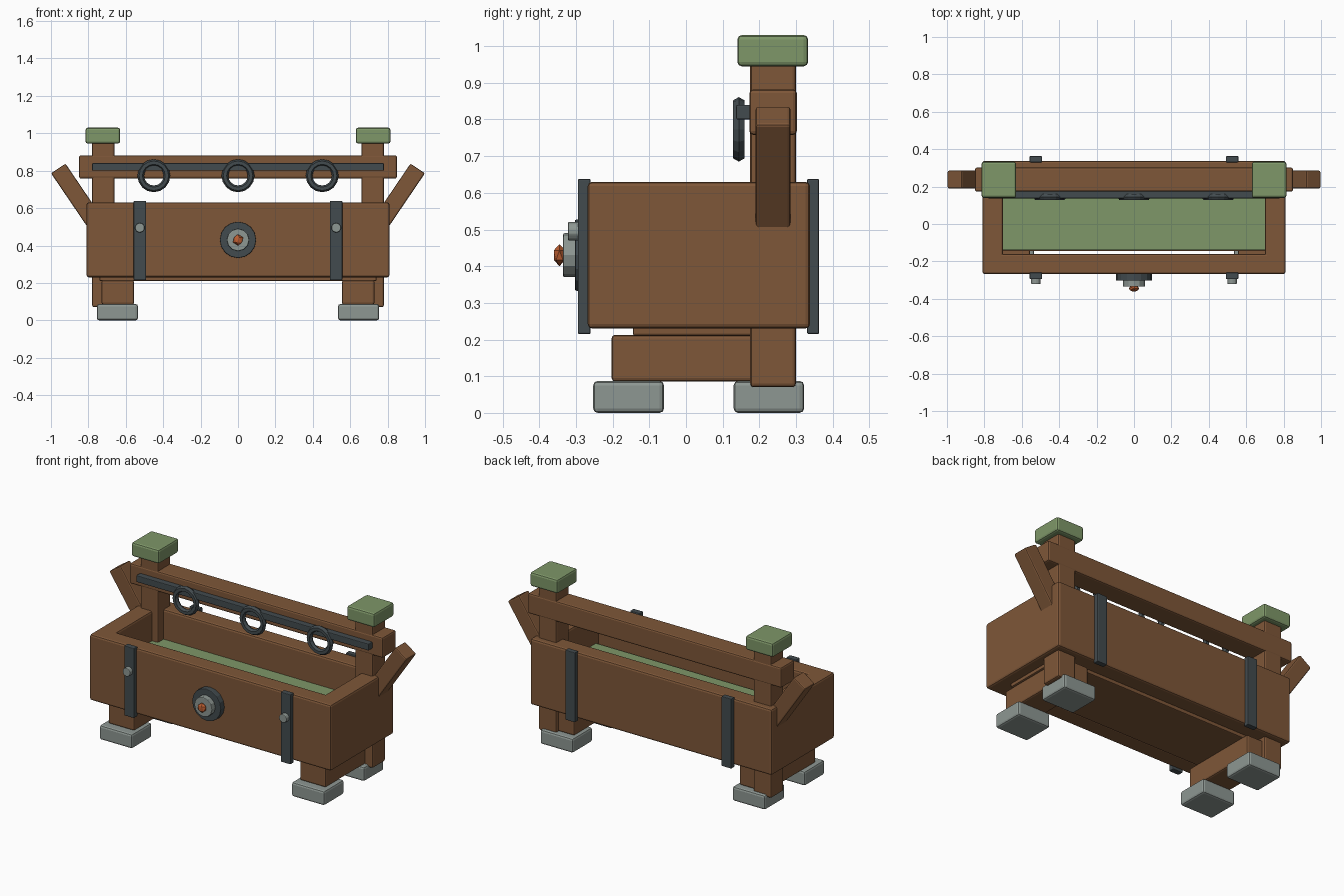
import bpy, math

if "Cube" in bpy.data.objects:
    bpy.data.objects.remove(bpy.data.objects["Cube"])


def mat(name, r, g, b):
    m = bpy.data.materials.new(name)
    m.diffuse_color = (r, g, b, 1)
    m.use_nodes = True
    m.node_tree.nodes["Principled BSDF"].inputs["Base Color"].default_value = m.diffuse_color
    return m


WOOD = mat("wood", 0.21, 0.095, 0.04)
GREEN = mat("green", 0.21, 0.31, 0.14)
IRON = mat("iron", 0.055, 0.07, 0.077)
STONE = mat("stone", 0.27, 0.31, 0.29)
COPPER = mat("copper", 0.5, 0.11, 0.03)


def finish(name, material, bevel=0.0):
    o = bpy.context.object
    o.name = name
    o.data.materials.append(material)
    if bevel:
        b = o.modifiers.new("bevel", 'BEVEL')
        b.width = bevel
        b.segments = 2
    return o


def box(name, x, y, z, material, bevel=0.01, tilt=0.0):
    """Bevelled box from (min, max) pairs."""
    bpy.ops.mesh.primitive_cube_add(size=1, location=[(a + b) / 2 for a, b in (x, y, z)])
    o = bpy.context.object
    o.scale = [b - a for a, b in (x, y, z)]
    bpy.ops.object.transform_apply(location=False, rotation=False, scale=True)
    o.rotation_euler.y = tilt
    return finish(name, material, bevel)


def disc(name, x, z, r, y0, y1, sides, material, bevel=0.004):
    """Short cylinder facing the front."""
    bpy.ops.mesh.primitive_cylinder_add(vertices=sides, radius=r, depth=y1 - y0,
                                        location=(x, (y0 + y1) / 2, z),
                                        rotation=(math.pi / 2, 0, 0))
    return finish(name, material, bevel)


def span(s, a, b):
    return tuple(sorted((s * a, s * b)))


# Trough body
box("front_wall", (-0.81, 0.81), (-0.268, -0.16), (0.23, 0.63), WOOD, 0.012)
box("back_wall", (-0.81, 0.81), (0.23, 0.338), (0.23, 0.63), WOOD, 0.012)
box("floor", (-0.74, 0.74), (-0.145, 0.24), (0.21, 0.26), WOOD, 0.006)
box("feed_fill", (-0.71, 0.71), (-0.14, 0.235), (0.39, 0.45), GREEN, 0.004)

# Everything mirrored left and right
for s, side in ((-1, "left"), (1, "right")):
    box(side + "_end_wall", span(s, 0.70, 0.81), (-0.268, 0.338), (0.23, 0.63), WOOD, 0.012)
    box(side + "_post", span(s, 0.66, 0.78), (0.175, 0.30), (0.07, 0.96), WOOD)
    box(side + "_post_cap", span(s, 0.63, 0.815), (0.14, 0.333), (0.945, 1.03), GREEN, 0.012)
    box(side + "_skid", span(s, 0.555, 0.73), (-0.203, 0.28), (0.085, 0.213), WOOD)
    box(side + "_front_foot", span(s, 0.535, 0.755), (-0.253, -0.06), (0, 0.087), STONE, 0.012)
    box(side + "_back_foot", span(s, 0.535, 0.755), (0.13, 0.322), (0, 0.087), STONE, 0.012)
    # Slanted brace, centred below its upper end
    cx, cz, L, w = 0.843, 0.638, 0.42, 0.093
    box(side + "_brace", (s * cx - w / 2, s * cx + w / 2), (0.19, 0.285),
        (cz - L / 2, cz + L / 2), WOOD, 0.008, s * math.atan2(0.19, 0.28))
    # Iron straps and rivet
    box(side + "_front_strap", span(s, 0.492, 0.558), (-0.295, -0.26), (0.215, 0.638), IRON, 0.004)
    box(side + "_back_strap", span(s, 0.492, 0.558), (0.33, 0.363), (0.215, 0.638), IRON, 0.004)
    disc(side + "_rivet", s * 0.525, 0.495, 0.026, -0.322, -0.285, 10, STONE)

# Top rail and tether bar with rings
box("top_rail", (-0.85, 0.85), (0.173, 0.302), (0.758, 0.882), WOOD)
box("tether_bar", (-0.78, 0.78), (0.137, 0.178), (0.80, 0.84), IRON, 0.004)
for i, x in enumerate((-0.45, 0, 0.45)):
    bpy.ops.mesh.primitive_torus_add(major_segments=16, minor_segments=6, major_radius=0.07,
                                     minor_radius=0.018, location=(x, 0.144, 0.773),
                                     rotation=(math.pi / 2, 0, 0))
    finish("tether_ring_%d" % (i + 1), IRON)

# Front medallion
disc("medallion_plate", 0, 0.43, 0.097, -0.303, -0.26, 16, IRON)
disc("medallion_boss", 0, 0.43, 0.06, -0.335, -0.295, 12, STONE)
bpy.ops.mesh.primitive_ico_sphere_add(subdivisions=1, radius=0.03, location=(0, -0.345, 0.43))
finish("medallion_stud", COPPER).scale = (1, 0.6, 1)
